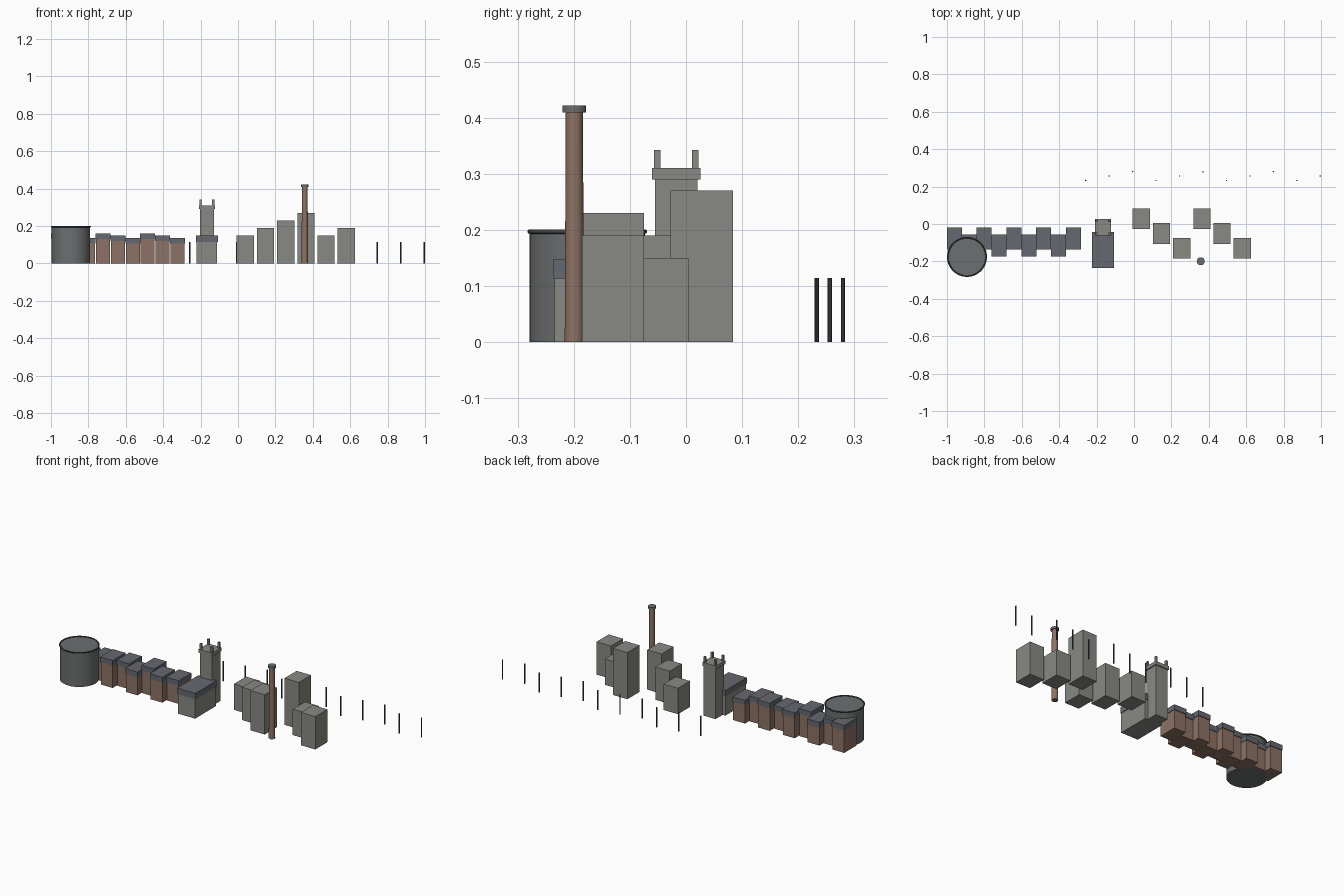
import bpy
from math import radians

if "Cube" in bpy.data.objects:
    bpy.data.objects.remove(bpy.data.objects["Cube"])


def material(name, rgb):
    m = bpy.data.materials.new(name)
    m.diffuse_color = (*rgb, 1)
    m.use_nodes = True
    m.node_tree.nodes["Principled BSDF"].inputs["Base Color"].default_value = m.diffuse_color
    return m


BRICK = material("brick", (0.27, 0.17, 0.13))
SLATE = material("slate", (0.13, 0.14, 0.16))
STONE = material("stone", (0.25, 0.25, 0.23))
STEEL = material("steel", (0.15, 0.16, 0.16))
IRON = material("iron", (0.06, 0.06, 0.06))


def finish(name, mat):
    ob = bpy.context.object
    ob.name = name
    ob.data.materials.append(mat)
    return ob


def box(name, x, y, z0, z1, w, d, mat):
    bpy.ops.mesh.primitive_cube_add(size=1, location=(x, y, (z0 + z1) / 2))
    bpy.context.object.scale = (w, d, z1 - z0)
    bpy.ops.object.transform_apply(location=False, rotation=False, scale=True)
    return finish(name, mat)


def tube(name, x, y, z0, z1, r0, r1, mat, sides=32):
    bpy.ops.mesh.primitive_cone_add(vertices=sides, radius1=r0, radius2=r1,
                                    depth=z1 - z0, location=(x, y, (z0 + z1) / 2))
    bpy.ops.object.shade_smooth_by_angle(angle=radians(40))
    return finish(name, mat)


# Storage tank with rolled rim
GX, GY = -0.893, -0.176
tube("tank_body", GX, GY, 0, 0.196, 0.103, 0.103, STEEL, 48)
bpy.ops.mesh.primitive_torus_add(location=(GX, GY, 0.197), major_radius=0.1028,
                                 minor_radius=0.004, major_segments=48, minor_segments=8)
bpy.ops.object.shade_smooth_by_angle(angle=radians(60))
finish("tank_rim", IRON)

# Staggered terrace of brick houses with slab roofs
for i in range(9):
    x = -0.96 + 0.0795 * i
    y = -0.078 if i % 2 == 0 else -0.115
    eave = 0.131 - 0.0125 * (i % 3)
    box(f"house_walls_{i + 1}", x, y, 0, eave, 0.075, 0.11, BRICK)
    box(f"house_roof_{i + 1}", x, y, eave, eave + 0.03, 0.08, 0.117, SLATE)

# Hall with slate roof
TX, TY = -0.166, -0.0175
box("hall_walls", TX, -0.139, 0, 0.113, 0.11, 0.19, STONE)
box("hall_roof", TX, -0.139, 0.113, 0.148, 0.117, 0.194, SLATE)

# Bell tower with parapet and corner pinnacles
box("tower_shaft", TX, TY, 0, 0.29, 0.076, 0.076, STONE)
box("tower_parapet", TX, TY, 0.29, 0.31, 0.087, 0.087, STONE)
for sx in (-1, 1):
    for sy in (-1, 1):
        box("tower_pinnacle", TX + sx * 0.034, TY + sy * 0.034, 0.31, 0.342,
            0.0115, 0.0115, STONE)

# Stepped apartment blocks
for i in range(6):
    box(f"apartment_block_{i + 1}", 0.039 + 0.108 * i, 0.028 - 0.079 * (i % 3),
        0, 0.15 + 0.04 * (i % 4), 0.092, 0.111, STONE)

# Brick chimney stack
tube("chimney_shaft", 0.357, -0.199, 0, 0.41, 0.0172, 0.0153, BRICK)
tube("chimney_cap", 0.357, -0.199, 0.409, 0.422, 0.0212, 0.0212, STEEL)

# Zigzag line of posts
for i in range(11):
    tube(f"post_{i + 1}", -0.258 + 0.1254 * i, 0.233 + 0.0233 * (i % 3),
         0, 0.114, 0.0037, 0.0037, IRON, 8)
